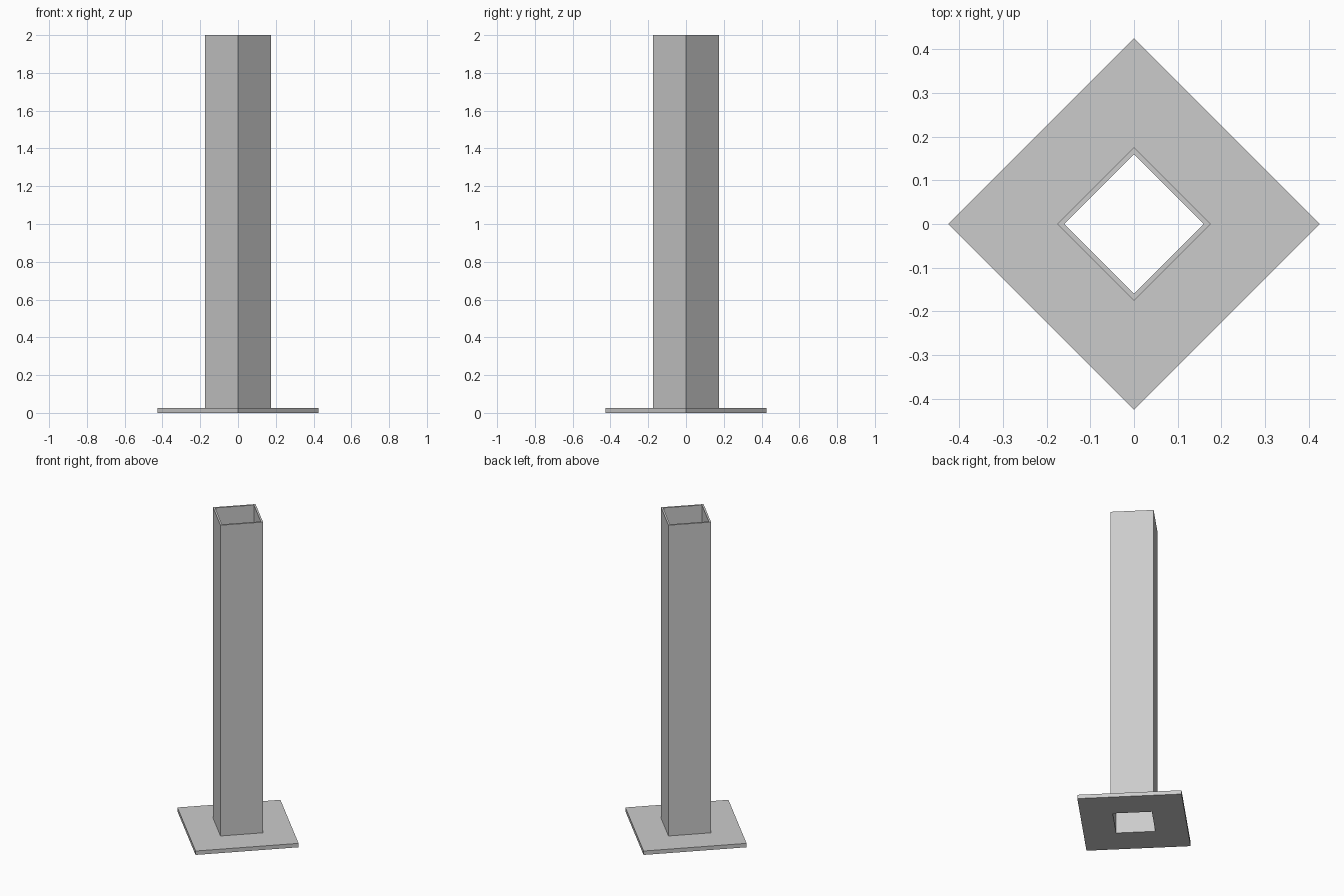
import bpy
import bmesh
from math import cos, sin, pi

cube = bpy.data.objects.get("Cube")
if cube:
    bpy.data.objects.remove(cube, do_unlink=True)

INNER, TUBE, PLATE = 0.16, 0.176, 0.426   # centre-to-corner distances
PLATE_TOP, HEIGHT = 0.025, 2.0

steel = bpy.data.materials.new("grey steel")
steel.use_nodes = True
grey = (0.6, 0.6, 0.6, 1)
steel.diffuse_color = grey
steel.node_tree.nodes["Principled BSDF"].inputs["Base Color"].default_value = grey


def square_ring(name, inner, outer, bottom, top):
    """Hollow square prism with its corners on the x and y axes."""
    bm = bmesh.new()
    section = [(inner, bottom), (outer, bottom), (outer, top), (inner, top)]
    corners = [[bm.verts.new((r * cos(i * pi / 2), r * sin(i * pi / 2), z))
                for r, z in section] for i in range(4)]
    for i in range(4):
        a, b = corners[i], corners[(i + 1) % 4]
        for j in range(4):
            k = (j + 1) % 4
            bm.faces.new((a[j], b[j], b[k], a[k]))
    bmesh.ops.recalc_face_normals(bm, faces=bm.faces)
    mesh = bpy.data.meshes.new(name)
    bm.to_mesh(mesh)
    bm.free()
    mesh.materials.append(steel)
    obj = bpy.data.objects.new(name, mesh)
    bpy.context.collection.objects.link(obj)
    return obj


# Flat base plate with a square opening
square_ring("base_plate", INNER, PLATE, 0, PLATE_TOP)

# Thin-walled square post standing on the plate
square_ring("hollow_post", INNER, TUBE, PLATE_TOP, HEIGHT)
